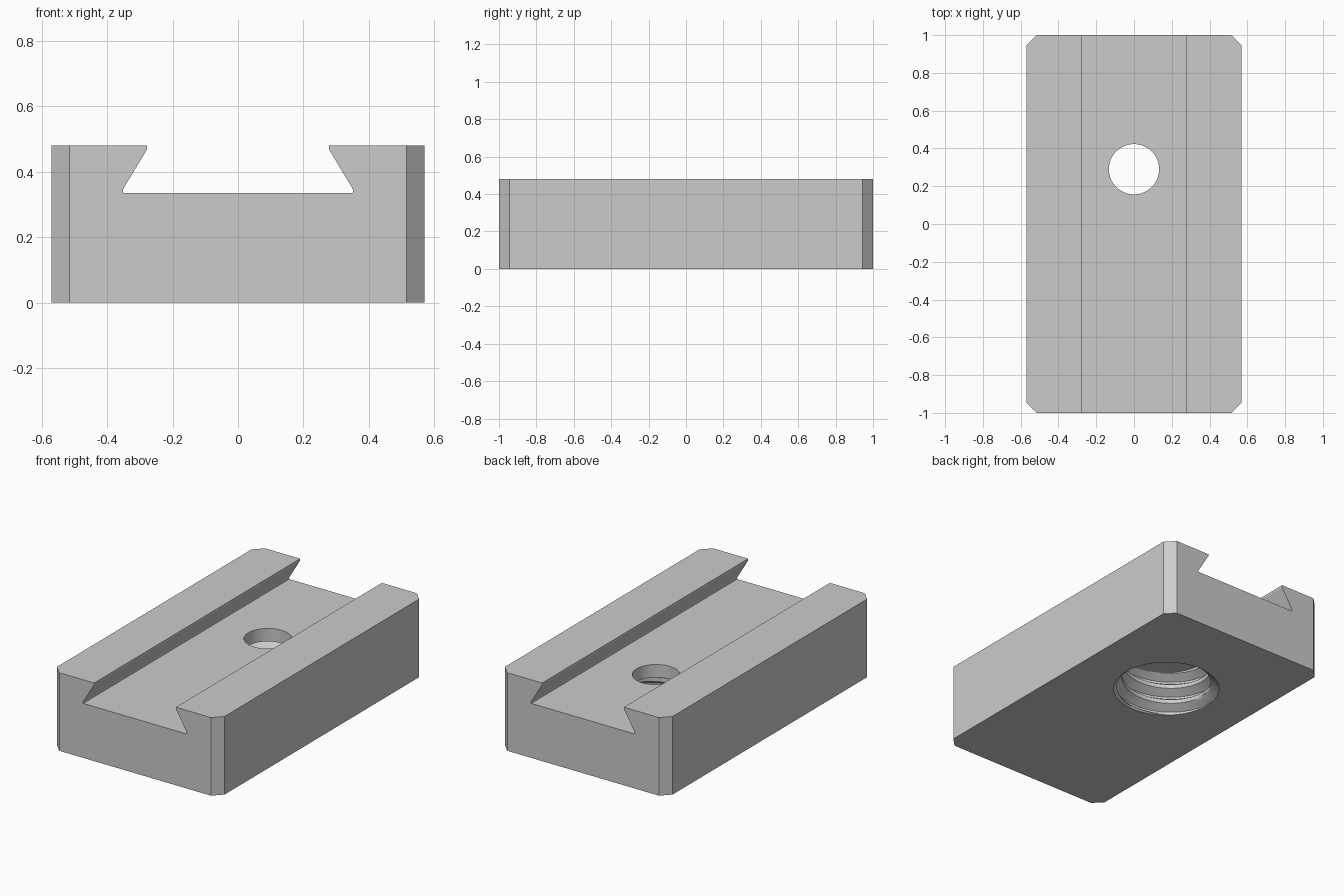
import bpy, bmesh, math

if "Cube" in bpy.data.objects:
    bpy.data.objects.remove(bpy.data.objects["Cube"])

W, L, H, C = 0.57, 1.0, 0.48, 0.055      # half width, half length, height, corner chamfer
FLOOR, HOLE_Y = 0.335, 0.29              # channel floor height, hole position
HOLE_R = 0.133
DEPTH, PITCH = 0.255, 0.10               # threaded hole depth and pitch
MAJOR, MINOR = 0.305, 0.256

grey = bpy.data.materials.new("light grey metal")
grey.diffuse_color = (0.6, 0.6, 0.6, 1)
grey.use_nodes = True
grey.node_tree.nodes["Principled BSDF"].inputs["Base Color"].default_value = grey.diffuse_color


def finish(name, bm):
    bmesh.ops.recalc_face_normals(bm, faces=bm.faces)
    me = bpy.data.meshes.new(name)
    bm.to_mesh(me)
    bm.free()
    ob = bpy.data.objects.new(name, me)
    bpy.context.collection.objects.link(ob)
    me.materials.append(grey)
    return ob


def prism(name, points, step):
    """Extrude a closed 3D outline along a step vector."""
    bm = bmesh.new()
    face = bm.faces.new([bm.verts.new(p) for p in points])
    ext = bmesh.ops.extrude_face_region(bm, geom=[face])
    verts = [v for v in ext["geom"] if isinstance(v, bmesh.types.BMVert)]
    bmesh.ops.translate(bm, vec=step, verts=verts)
    return finish(name, bm)


# Block with chamfered upright corners
quarter = [(W, L - C), (W - C, L)]
outline = (quarter + [(-x, y) for x, y in reversed(quarter)]
           + [(-x, -y) for x, y in quarter] + [(x, -y) for x, y in reversed(quarter)])
plate = prism("clamp_plate", [(x, y, 0) for x, y in outline], (0, 0, H))

# Dovetail channel cutter
half = [(0.278, H + 0.1), (0.278, H - 0.012), (0.352, FLOOR + 0.010), (0.352, FLOOR)]
section = half + [(-x, z) for x, z in reversed(half)]
channel = prism("channel_cutter", [(x, -1.2, z) for x, z in section], (0, 2.4, 0))

# Small through hole cutter
ring = [(HOLE_R * math.cos(a), HOLE_Y + HOLE_R * math.sin(a), 0.15)
        for a in (2 * math.pi * i / 64 for i in range(64))]
hole = prism("hole_cutter", ring, (0, 0, 0.3))


def thread_radius(phase, z):
    """Trapezoid thread with a countersunk mouth."""
    t = abs((phase % 1.0) - 0.5) * 2                 # 0 at groove, 1 at crest
    k = min(max((t - 0.125) / 0.625, 0), 1)
    return max(MAJOR + (MINOR - MAJOR) * k, min(MAJOR, MAJOR - z * 1.2))


# Threaded hole cutter: rows follow the helix and are clamped at both ends
N, ROWS = 64, 16
bm = bmesh.new()
total = int((DEPTH / PITCH + 2) * ROWS)
cols = []
for j in range(N + 1):
    a = 2 * math.pi * j / N
    col = [bm.verts.new((MAJOR * math.cos(a), HOLE_Y + MAJOR * math.sin(a), -0.05))]
    for i in range(total + 1):
        z = PITCH * (i / ROWS - 1 + j / N)
        z = min(max(z, 0.0), DEPTH)
        r = thread_radius(z / PITCH - j / N, z)
        col.append(bm.verts.new((r * math.cos(a), HOLE_Y + r * math.sin(a), z)))
    cols.append(col)
for c0, c1 in zip(cols, cols[1:]):
    for i in range(total + 1):
        bm.faces.new((c0[i], c1[i], c1[i + 1], c0[i + 1]))
bmesh.ops.remove_doubles(bm, verts=bm.verts, dist=0.0003)
bmesh.ops.triangulate(bm, faces=bm.faces)
bmesh.ops.holes_fill(bm, edges=[e for e in bm.edges if e.is_boundary], sides=0)
thread = finish("thread_cutter", bm)

# Cut all openings and bake the result
for cutter in (channel, hole, thread):
    mod = plate.modifiers.new(cutter.name, 'BOOLEAN')
    mod.operation, mod.solver, mod.object = 'DIFFERENCE', 'EXACT', cutter
deps = bpy.context.evaluated_depsgraph_get()
plate_mesh = bpy.data.meshes.new_from_object(plate.evaluated_get(deps))
plate.modifiers.clear()
plate.data = plate_mesh
for cutter in (channel, hole, thread):
    bpy.data.objects.remove(cutter)

bpy.context.view_layer.objects.active = plate
plate.select_set(True)
bpy.ops.object.shade_smooth_by_angle(angle=math.radians(25))
